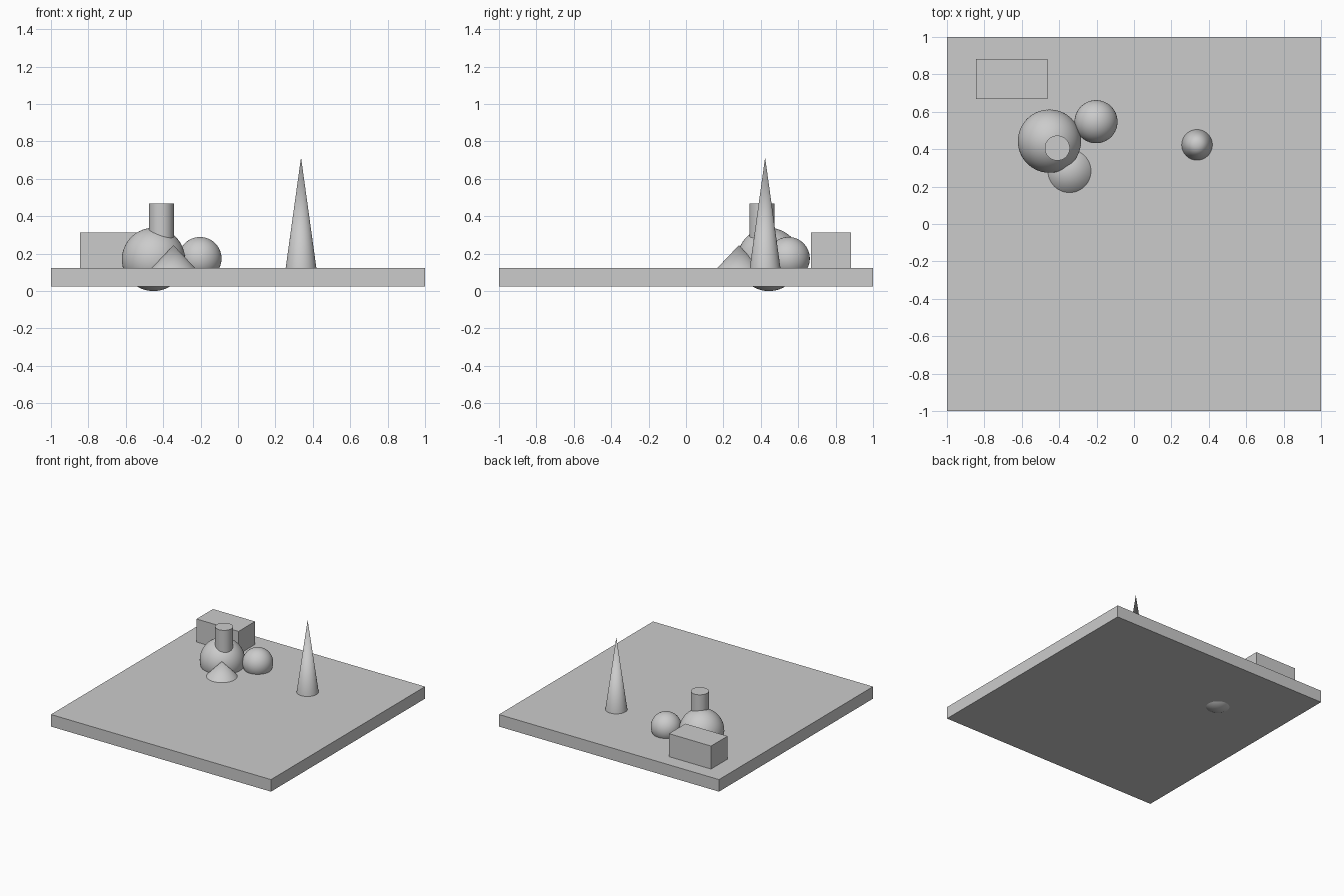
import bpy
import math

cube = bpy.data.objects.get("Cube")
if cube:
    bpy.data.objects.remove(cube, do_unlink=True)

# Single plain grey for every part
GREY = (0.6, 0.6, 0.6, 1.0)
mat = bpy.data.materials.new("plain grey")
mat.use_nodes = True
mat.diffuse_color = GREY
for node in mat.node_tree.nodes:
    if node.type == 'BSDF_PRINCIPLED':
        node.inputs["Base Color"].default_value = GREY

BASE_BOTTOM, BASE_TOP = 0.025, 0.124
SEGMENTS = 64


def finish(name, smooth=True):
    ob = bpy.context.object
    ob.name = ob.data.name = name
    ob.data.materials.append(mat)
    if smooth:
        bpy.ops.object.shade_smooth_by_angle(angle=math.radians(35))
    return ob


def box(name, low, high):
    centre = [(a + b) / 2 for a, b in zip(low, high)]
    bpy.ops.mesh.primitive_cube_add(size=1, location=centre)
    bpy.context.object.scale = [b - a for a, b in zip(low, high)]
    bpy.ops.object.transform_apply(location=False, rotation=False, scale=True)
    finish(name, smooth=False)


def ball(name, centre, radius):
    bpy.ops.mesh.primitive_uv_sphere_add(
        segments=SEGMENTS, ring_count=SEGMENTS // 2, radius=radius, location=centre)
    finish(name)


def upright(name, x, y, bottom, top, radius, top_radius):
    bpy.ops.mesh.primitive_cone_add(
        vertices=SEGMENTS, radius1=radius, radius2=top_radius,
        depth=top - bottom, location=(x, y, (bottom + top) / 2))
    finish(name)


# Square ground slab and the block in its back corner
box("base_slab", (-1, -1, BASE_BOTTOM), (1, 1, BASE_TOP))
box("corner_block", (-0.845, 0.668, BASE_TOP), (-0.463, 0.882, 0.313))

# Two balls sunk into the slab, the larger poking out underneath
ball("large_ball", (-0.452, 0.443, 0.169), 0.169)
ball("small_ball", (-0.203, 0.547, 0.174), 0.115)

# Post standing in the large ball
upright("post", -0.41, 0.406, 0.2, 0.467, 0.067, 0.067)

# Cones on the slab
upright("short_cone", -0.345, 0.283, BASE_TOP, 0.245, 0.115, 0)
upright("tall_cone", 0.337, 0.423, BASE_TOP, 0.715, 0.082, 0)
